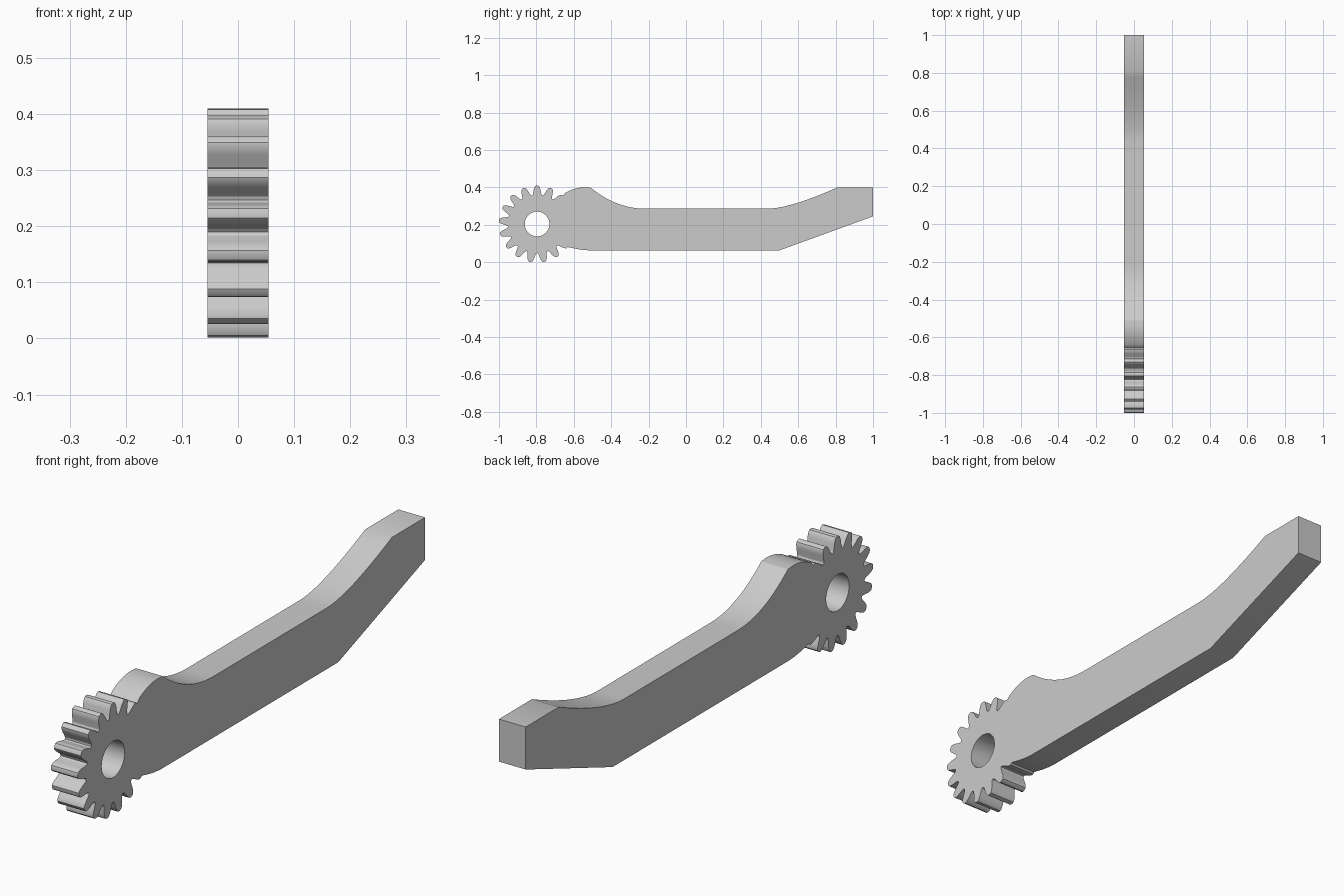
import bpy, bmesh
from math import sin, cos, pi, radians

cube = bpy.data.objects.get("Cube")
if cube:
    bpy.data.objects.remove(cube, do_unlink=True)

THICK = 0.108
GEAR_Y, GEAR_Z = -0.796, 0.204
TEETH = 17
PITCH = 360 / TEETH
FIRST, LAST = 6, 19          # teeth that merge into the arm at its bottom and top
HOLE_R = 0.066


def polar(degrees, r):
    """Point around the gear centre, measured from the top towards the arm."""
    a = radians(degrees)
    return (GEAR_Y + r * sin(a), GEAR_Z + r * cos(a))


def bend(a, c, b, n=14):
    """Quadratic curve from a to b pulled towards c."""
    return [tuple((1 - t) ** 2 * p + 2 * t * (1 - t) * q + t * t * s
                  for p, q, s in zip(a, c, b))
            for t in (i / n for i in range(n + 1))]


# Gear teeth: one half flank, mirrored and repeated
flank = [(PITCH / 2, 0.155), (8.6, 0.159), (7.2, 0.168), (5.6, 0.185),
         (4, 0.198), (2.4, 0.204)]
tooth = [(-a, r) for a, r in flank] + [(0, 0.2055)] + \
        [(a, r) for a, r in reversed(flank[1:])]
outline = []
for k in range(FIRST, LAST + 1):
    for a, r in tooth:
        if (k == FIRST and a < 0) or (k == LAST and a > 0):
            continue
        outline.append(polar(k * PITCH + a, r))

# Arm: hump, hollow, straight bar, raised end, sloping underside
outline += bend((-0.645, 0.37), (-0.59, 0.402), (-0.535, 0.4))
outline += bend((-0.51, 0.398), (-0.37, 0.286), (-0.22, 0.286))
outline += bend((0.436, 0.286), (0.56, 0.288), (0.81, 0.4))
outline += [(1, 0.4), (1, 0.245), (0.5, 0.063)]
outline += bend((-0.516, 0.063), (-0.57, 0.065), (-0.62, 0.079), 6)

hole = [polar(i * 360 / 64, HOLE_R) for i in range(64)]

# Filled and extruded profile
curve = bpy.data.curves.new("arm_profile", "CURVE")
curve.dimensions = "2D"
curve.fill_mode = "BOTH"
curve.extrude = THICK / 2
for loop in (outline, hole):
    spline = curve.splines.new("POLY")
    spline.points.add(len(loop) - 1)
    for point, (y, z) in zip(spline.points, loop):
        point.co = (y, z, 0, 1)
    spline.use_cyclic_u = True

arm = bpy.data.objects.new("geared_arm", curve)
bpy.context.collection.objects.link(arm)
arm.rotation_euler = (pi / 2, 0, pi / 2)
bpy.ops.object.select_all(action="DESELECT")
arm.select_set(True)
bpy.context.view_layer.objects.active = arm
bpy.ops.object.convert(target="MESH")
arm = bpy.context.object
bpy.ops.object.transform_apply(location=False, rotation=True, scale=False)

# Weld caps to walls
bm = bmesh.new()
bm.from_mesh(arm.data)
bmesh.ops.remove_doubles(bm, verts=bm.verts, dist=0.0001)
bmesh.ops.recalc_face_normals(bm, faces=bm.faces)
bm.to_mesh(arm.data)
bm.free()
bpy.ops.object.shade_smooth_by_angle(angle=radians(25))

# Grey material
grey = bpy.data.materials.new("plain grey")
grey.use_nodes = True
colour = (0.6, 0.6, 0.6, 1)
grey.diffuse_color = colour
grey.node_tree.nodes["Principled BSDF"].inputs["Base Color"].default_value = colour
arm.data.materials.clear()
arm.data.materials.append(grey)
